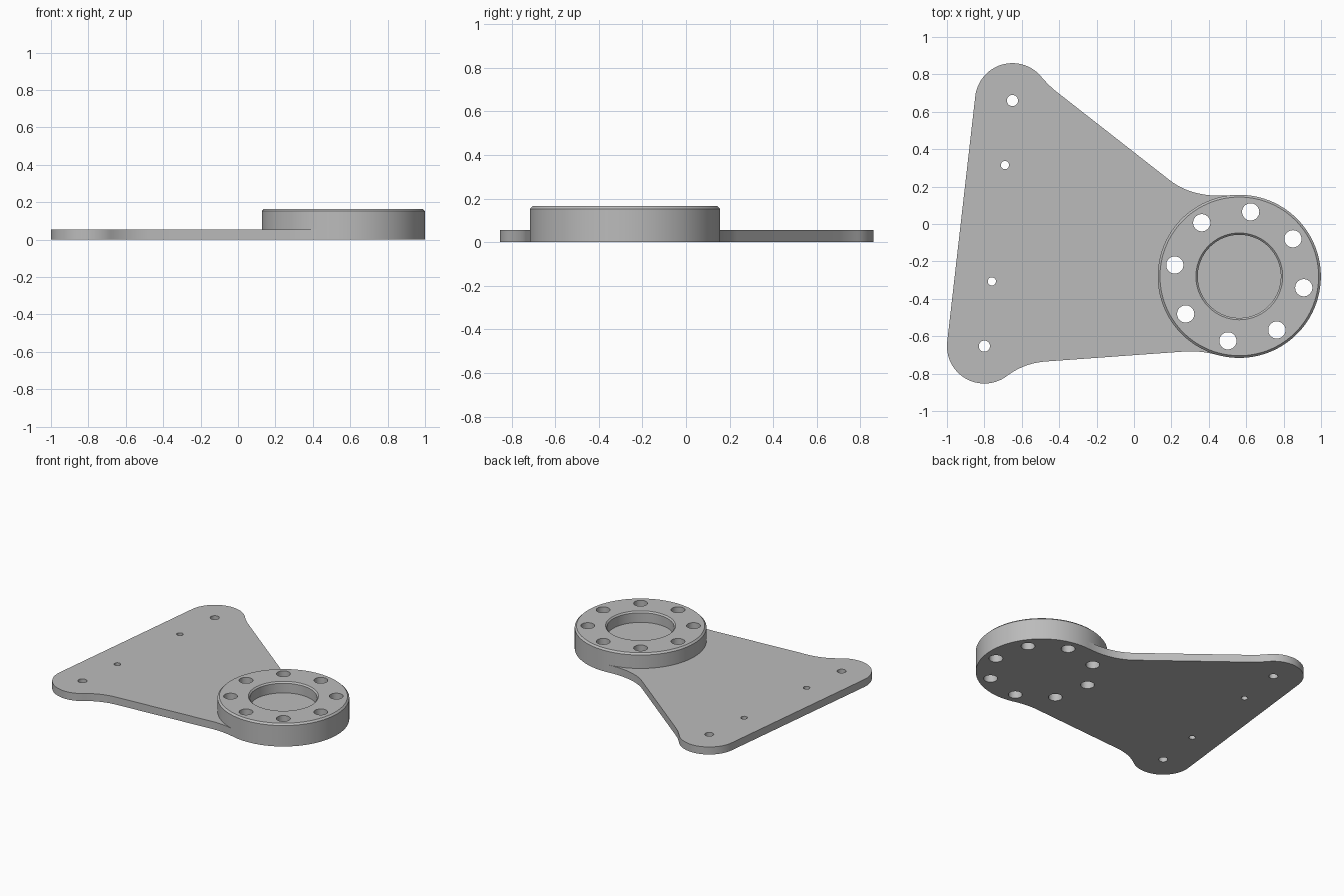
import bpy, bmesh
from math import sin, cos, radians
from mathutils import Vector

cube = bpy.data.objects.get("Cube")
if cube:
    bpy.data.objects.remove(cube)

PLATE_Z, TOP_Z, FLOOR_Z = 0.055, 0.165, 0.085
BOSS, BOSS_R = Vector((0.563, -0.28)), 0.436
BACK, FRONT, LOBE_R = Vector((-0.65, 0.66)), Vector((-0.8, -0.653)), 0.2
STEP = 2.5

grey = bpy.data.materials.new("metal grey")
grey.use_nodes = True
grey.diffuse_color = (0.5, 0.5, 0.5, 1)
grey.node_tree.nodes["Principled BSDF"].inputs["Base Color"].default_value = (0.5, 0.5, 0.5, 1)


def arc(centre, r, start, end):
    """Clockwise arc in degrees."""
    n = round((start - end) / STEP)
    angles = [radians(start + (end - start) * i / n) for i in range(n + 1)]
    return [centre + r * Vector((cos(a), sin(a))) for a in angles]


def blend(a, control, b, n=14):
    """Concave fillet between an arc end and a straight edge."""
    a, c, b = Vector(a), Vector(control), Vector(b)
    return [a * (1 - t) ** 2 + c * 2 * t * (1 - t) + b * t * t
            for t in (i / n for i in range(n + 1))]


def make_object(name, bm):
    bmesh.ops.recalc_face_normals(bm, faces=bm.faces)
    mesh = bpy.data.meshes.new(name)
    bm.to_mesh(mesh)
    bm.free()
    mesh.materials.append(grey)
    obj = bpy.data.objects.new(name, mesh)
    bpy.context.collection.objects.link(obj)
    return obj


def prism(bm, points, z0, z1):
    face = bm.faces.new([bm.verts.new((p.x, p.y, z0)) for p in points])
    ext = bmesh.ops.extrude_face_region(bm, geom=[face], use_keep_orig=True)
    moved = [v for v in ext["geom"] if isinstance(v, bmesh.types.BMVert)]
    bmesh.ops.translate(bm, verts=moved, vec=(0, 0, z1 - z0))


# Plate outline: two rounded corners and the boss, joined by fillets
back = arc(BACK, LOBE_R, 173.5, 40)
boss = arc(BOSS, BOSS_R, 95, -105)
front = arc(FRONT, LOBE_R, -53, -186.5)
outline = (back + blend(back[-1], (-0.455, 0.739), (-0.41, 0.704))[1:]
           + blend((0.19, 0.235), (0.317, 0.135), boss[0])[:-1] + boss
           + blend(boss[-1], (0.357, -0.676), (0.267, -0.682))[1:]
           + blend((-0.47, -0.735), (-0.587, -0.743), front[0])[:-1] + front)
bm = bmesh.new()
prism(bm, outline, 0, PLATE_Z)
plate = make_object("mounting_plate", bm)

# Boss: turned ring with chamfered rims and a blind centre recess
profile = [(BOSS_R, PLATE_Z), (BOSS_R, TOP_Z - 0.012), (BOSS_R - 0.012, TOP_Z),
           (0.232, TOP_Z), (0.222, TOP_Z - 0.01), (0.222, FLOOR_Z)]
bm = bmesh.new()
rings = [[bm.verts.new((p.x, p.y, z)) for p in arc(BOSS, r, 95, -265)[:-1]]
         for r, z in profile]
for low, high in zip(rings, rings[1:]):
    for i in range(len(low)):
        bm.faces.new((low[i - 1], low[i], high[i], high[i - 1]))
bm.faces.new(rings[0])
bm.faces.new(rings[-1])
ring = make_object("boss_ring", bm)

# Cutter with the bolt circle and the small fixing holes
holes = [(p, 0.046) for p in arc(BOSS, 0.35, 80, -280)[:-1:18]]
holes += [(BACK, 0.03), (Vector((-0.69, 0.315)), 0.022),
          (Vector((-0.76, -0.307)), 0.022), (FRONT, 0.03)]
bm = bmesh.new()
for centre, r in holes:
    prism(bm, arc(centre, r, 360, 0)[:-1:4], -0.1, 0.3)
cutter = make_object("hole_cutter", bm)
cutter.hide_render = True
cutter.hide_viewport = True

for target, other, operation in ((plate, ring, "UNION"), (plate, cutter, "DIFFERENCE")):
    mod = target.modifiers.new(operation.lower(), "BOOLEAN")
    mod.object, mod.operation, mod.solver = other, operation, "EXACT"

# Bake the booleans, then shade the round walls smooth
bpy.context.view_layer.update()
baked = bpy.data.meshes.new_from_object(plate.evaluated_get(bpy.context.evaluated_depsgraph_get()))
plate.modifiers.clear()
plate.data = baked
plate.name = "bracket_plate_with_boss"
for helper in (ring, cutter):
    bpy.data.objects.remove(helper)
bpy.context.view_layer.objects.active = plate
plate.select_set(True)
bpy.ops.object.shade_smooth_by_angle(angle=radians(30))
